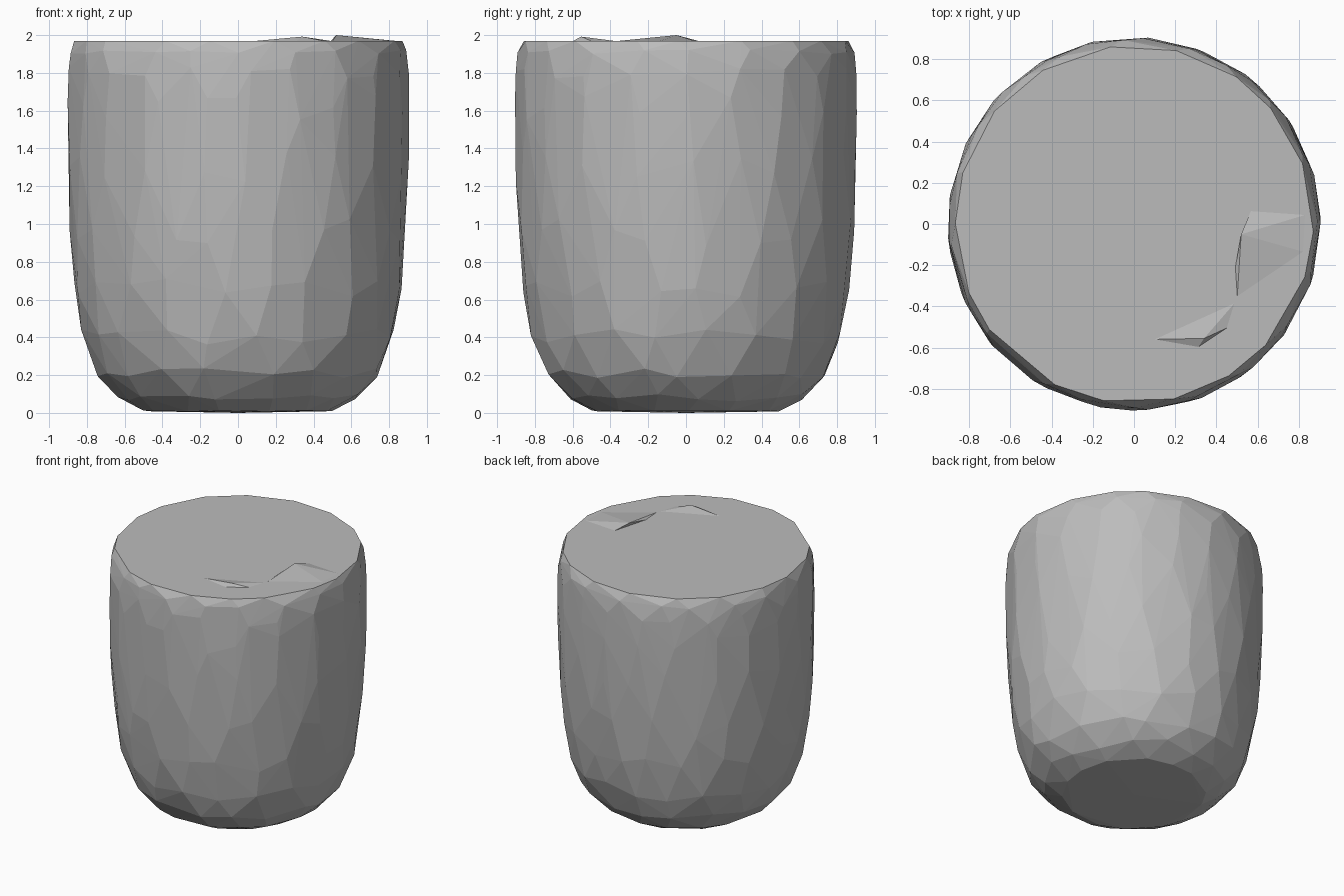
import bpy, bmesh, math, random

random.seed(4)
cube = bpy.data.objects.get("Cube")
if cube:
    bpy.data.objects.remove(cube)

# Single plain stone colour
stone = bpy.data.materials.new("light_grey")
stone.use_nodes = True
GREY = (0.5, 0.5, 0.5, 1)
stone.diffuse_color = GREY
stone.node_tree.nodes["Principled BSDF"].inputs["Base Color"].default_value = GREY


def finish(bm, name):
    bmesh.ops.recalc_face_normals(bm, faces=bm.faces)
    mesh = bpy.data.meshes.new(name)
    bm.to_mesh(mesh)
    bm.free()
    mesh.materials.append(stone)
    obj = bpy.data.objects.new(name, mesh)
    bpy.context.collection.objects.link(obj)
    return obj


# Body: rounded tub shape; each ring is radius, height, sides, height jitter
rings = [(0.50, 0.01, 14, 0.004), (0.635, 0.08, 17, 0.02),
         (0.755, 0.21, 18, 0.03), (0.825, 0.41, 20, 0.05),
         (0.865, 0.66, 21, 0.06), (0.89, 0.95, 21, 0.08),
         (0.902, 1.3, 21, 0.08), (0.905, 1.62, 21, 0.07),
         (0.902, 1.8, 21, 0.03), (0.892, 1.91, 20, 0.012),
         (0.868, 1.97, 18, 0.0)]


def radius_at(z):
    for (r0, z0, *_), (r1, z1, *_) in zip(rings, rings[1:]):
        if z <= z1:
            return r0 + (r1 - r0) * (z - z0) / (z1 - z0)
    return rings[-1][0]


bm = bmesh.new()
for r, z, sides, dz in rings:
    phase = random.random()
    for i in range(sides):
        a = math.tau * (i + phase + random.uniform(-0.22, 0.22)) / sides
        h = z + random.uniform(-dz, dz)
        rad = radius_at(h) + random.uniform(-0.003, 0.003)
        bm.verts.new((rad * math.cos(a), rad * math.sin(a), max(h, 0)))
bm.verts.new((0, 0, 0))
hull = bmesh.ops.convex_hull(bm, input=bm.verts)
loose = [v for v in bm.verts if not v.link_faces]
bmesh.ops.delete(bm, geom=loose, context="VERTS")
finish(bm, "faceted_body")


# Chipped flakes standing slightly proud of the flat top
def flake(name, peak, base):
    bm = bmesh.new()
    top = bm.verts.new(peak)
    foot = [bm.verts.new((x, y, 1.968)) for x, y in base]
    for a, b in zip(foot, foot[1:] + foot[:1]):
        bm.faces.new((top, a, b))
    bm.faces.new(foot)
    finish(bm, name)


flake("side_flake", (0.52, -0.05, 2.0),
      [(0.57, 0.07), (0.85, 0.05), (0.84, -0.14), (0.5, -0.37), (0.49, -0.22)])
flake("front_flake", (0.34, -0.555, 1.992),
      [(0.08, -0.56), (0.31, -0.6), (0.46, -0.5), (0.5, -0.37)])
